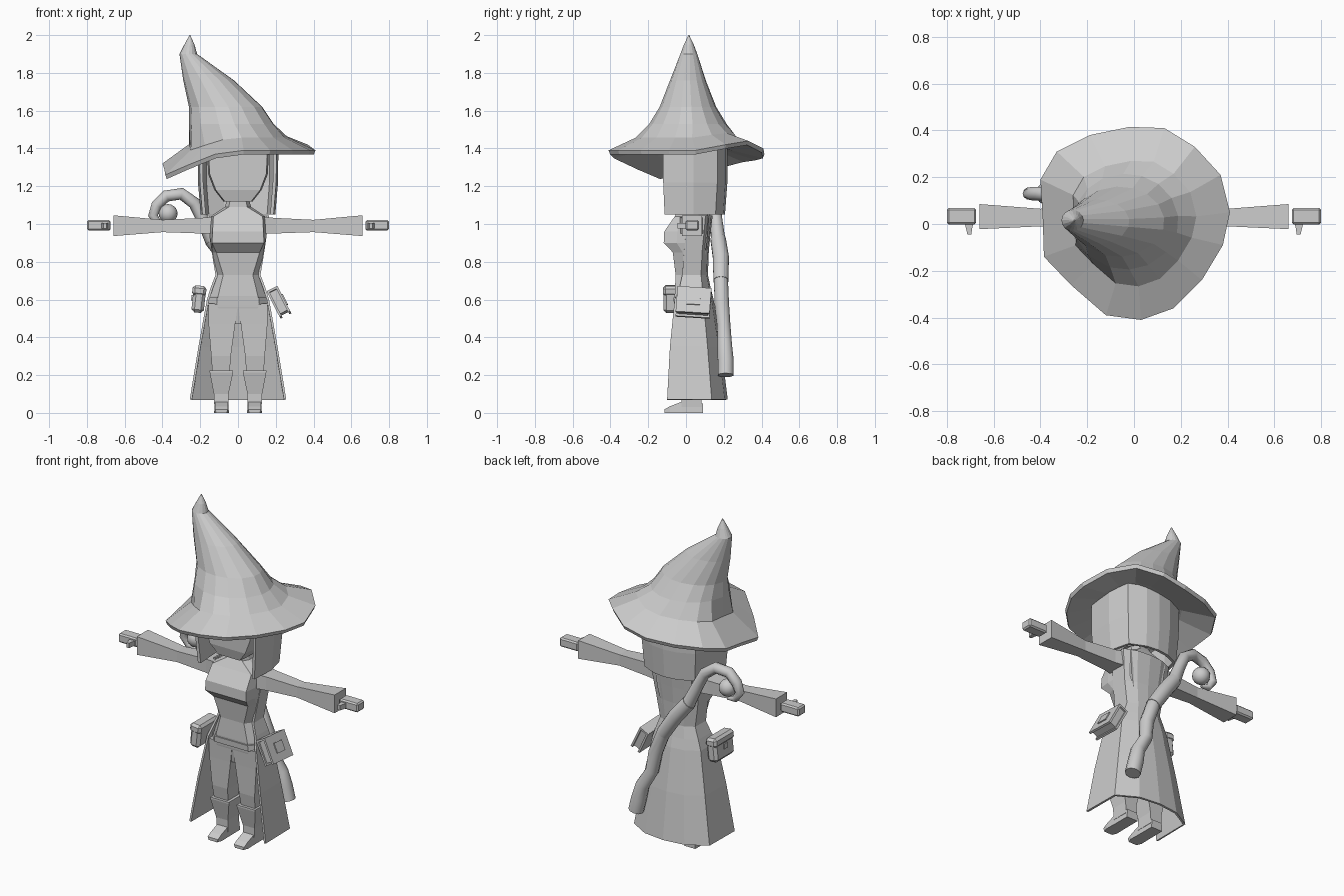
import bpy, bmesh, math
from mathutils import Vector, Matrix

if "Cube" in bpy.data.objects:
    bpy.data.objects.remove(bpy.data.objects["Cube"])

grey = bpy.data.materials.new("plain_grey")
grey.use_nodes = True
COL = (0.6, 0.6, 0.6, 1)
grey.diffuse_color = COL
grey.node_tree.nodes["Principled BSDF"].inputs["Base Color"].default_value = COL


def finish(name, bm):
    bmesh.ops.recalc_face_normals(bm, faces=bm.faces)
    me = bpy.data.meshes.new(name)
    bm.to_mesh(me)
    bm.free()
    me.materials.append(grey)
    ob = bpy.data.objects.new(name, me)
    bpy.context.collection.objects.link(ob)
    return ob


def smooth(ob):
    bpy.ops.object.select_all(action='DESELECT')
    ob.select_set(True)
    bpy.context.view_layer.objects.active = ob
    bpy.ops.object.shade_smooth_by_angle(angle=math.radians(45))


def loft(name, rings, closed=True):
    """Skin a list of equal-length point rings; closed rings are capped."""
    bm = bmesh.new()
    vs = [[bm.verts.new(p) for p in r] for r in rings]
    n = len(vs[0])
    for a, b in zip(vs, vs[1:]):
        for i in range(n if closed else n - 1):
            j = (i + 1) % n
            bm.faces.new((a[i], a[j], b[j], b[i]))
    if closed:
        bm.faces.new(vs[0])
        bm.faces.new(vs[-1])
    bmesh.ops.remove_doubles(bm, verts=bm.verts, dist=0.0005)
    return finish(name, bm)


def sheet(name, rings, thickness):
    ob = loft(name, rings, closed=False)
    mod = ob.modifiers.new("thickness", 'SOLIDIFY')
    mod.thickness, mod.offset = thickness, 0


def box(name, size, loc, rot=(0, 0, 0), bevel=0.0):
    bm = bmesh.new()
    bmesh.ops.create_cube(bm, size=1, matrix=Matrix.Diagonal((*size, 1)))
    if bevel:
        bmesh.ops.bevel(bm, geom=bm.edges[:], offset=bevel, segments=1, affect='EDGES')
    ob = finish(name, bm)
    ob.location, ob.rotation_euler = loc, rot


def body_ring(z, w, yf, yb, f=0.7, b=0.55):
    """Eight-sided section: f and b are the flat shares of the width in front and behind."""
    d = yb - yf
    half = [(f * w, yf), (w, yf + 0.3 * d), (w, yf + 0.7 * d), (b * w, yb)]
    return [(x, y, z) for x, y in half] + [(-x, y, z) for x, y in reversed(half)]


def rect(z, x0, x1, y0, y1, s):
    return [(s * x0, y0, z), (s * x1, y0, z), (s * x1, y1, z), (s * x0, y1, z)]


def slab(x, y0, y1, z0, z1, s):
    return [(s * x, y0, z0), (s * x, y1, z0), (s * x, y1, z1), (s * x, y0, z1)]


def tube(name, path, radii, sides=10):
    pts = [Vector(p) for p in path]
    rings = []
    for i, p in enumerate(pts):
        t = (pts[min(i + 1, len(pts) - 1)] - pts[max(i - 1, 0)]).normalized()
        u = t.cross(Vector((0, 1, 0))).normalized()
        v = t.cross(u)
        rings.append([p + radii[i] * (u * math.cos(k * math.tau / sides) + v * math.sin(k * math.tau / sides))
                      for k in range(sides)])
    smooth(loft(name, rings))


# Hat: wavy brim, leaning crown, hollow underside
brim = [(.41, .05, 1.39), (.37, .21, 1.42), (.26, .33, 1.44), (.13, .41, 1.4),
        (-.02, .415, 1.37), (-.19, .38, 1.36), (-.33, .31, 1.35), (-.4, .19, 1.32),
        (-.39, .02, 1.29), (-.385, -.14, 1.26), (-.27, -.26, 1.31), (-.12, -.39, 1.37),
        (.03, -.41, 1.39), (.17, -.36, 1.39), (.29, -.24, 1.39), (.38, -.09, 1.39)]
angles = [math.atan2(y, x) for x, y, z in brim]


def brim_ring(k, drop, mix):
    return [(x * k, y * k, z * mix + 1.5 * (1 - mix) - drop) for x, y, z in brim]


def crown_ring(cx, rx, ry, z, cy=0.01):
    return [(cx + rx * math.cos(a), cy + ry * math.sin(a), z) for a in angles]


loft("hat", [crown_ring(0, .1, .1, 1.42), brim_ring(.58, .045, .5), brim_ring(.98, .022, 1),
             brim_ring(1, 0, 1), brim_ring(.65, -.012, .5),
             crown_ring(-.035, .225, .205, 1.53), crown_ring(-.065, .195, .15, 1.62),
             crown_ring(-.155, .135, .095, 1.76), crown_ring(-.263, .047, .045, 1.9, .015),
             crown_ring(-.257, .027, .026, 1.95, .015), crown_ring(-.255, .002, .002, 2.0, .015)])

# Hair: an open shell wrapped round the back and sides of the head
hair_half = [(.195, -.12), (.205, .04), (.175, .16), (.08, .2)]
outline = hair_half + [(0, .21)] + [(-x, y) for x, y in reversed(hair_half)]
sheet("hair", [[(x * k, y * k2, z) for x, y in outline]
               for z, k, k2 in ((1.05, .92, .94), (1.22, .99, 1), (1.42, 1, 1))], .018)

# Head and eyes
loft("head", [body_ring(1.12, .078, -.085, .08, .9), body_ring(1.18, .125, -.1, .13, .94),
              body_ring(1.265, .158, -.1, .16, .95), body_ring(1.41, .165, -.1, .16, .95)])
for s, side in ((1, "left"), (-1, "right")):
    box(side + "_eye", (.066, .009, .06), (s * .08, -.101, 1.315))

# Torso with neck and belt
loft("torso", [body_ring(.47, .05, -.04, .06), body_ring(.56, .155, -.055, .1),
               body_ring(.62, .15, -.06, .11), body_ring(.73, .112, -.055, .1),
               body_ring(.85, .135, -.07, .105, .85, .7), body_ring(.9, .145, -.118, .11, .95, .75),
               body_ring(.96, .145, -.115, .115, .93, .8), body_ring(1.04, .145, -.06, .12, .9, .85),
               body_ring(1.09, .07, -.03, .1), body_ring(1.14, .055, -.03, .07)])
loft("belt", [body_ring(.575, .161, -.064, .1), body_ring(.61, .158, -.066, .11)])

# Long coat: fitted back, flared skirt open in front
coat = []
for z, w, yf, yb in ((.07, .26, -.1, .215), (.35, .212, -.085, .18), (.6, .165, -.06, .14),
                     (.66, .145, -.035, .125), (.73, .118, -.02, .11), (.86, .14, -.01, .115),
                     (.96, .155, 0, .125), (1.045, .165, 0, .135)):
    d = yb - yf
    half = [(w * .96, yf), (w * .95, yf + .74 * d), (w * .5, yf + .95 * d)]
    coat.append([(x, y, z) for x, y in half] + [(0, yb, z)] + [(-x, y, z) for x, y in reversed(half)])
sheet("coat", coat, .012)

# Limbs
for s, side in ((1, "left"), (-1, "right")):
    loft(side + "_sleeve", [slab(.12, -.035, .095, .95, 1.038, s), slab(.2, -.02, .08, .95, 1.032, s),
                            slab(.4, -.01, .065, .957, 1.022, s), slab(.66, -.022, .085, .936, 1.046, s)])
    box(side + "_hand", (.125, .07, .054), (s * .737, .033, .993), bevel=.008)
    loft(side + "_thumb", [[(s * x, y, z) for x, z in ((a, .975), (b, .975), (b, 1.005), (a, 1.005))]
                           for y, a, b in ((.01, .685, .725), (-.02, .692, .718), (-.045, .695, .712))])
    loft(side + "_leg", [rect(.2, .045, .135, -.03, .065, s), rect(.3, .038, .142, -.045, .07, s),
                         rect(.47, .015, .156, -.05, .085, s), rect(.58, 0, .156, -.055, .095, s)])
    loft(side + "_boot", [rect(.03, .05, .125, -.025, .085, s), rect(.1, .05, .128, -.025, .08, s),
                          rect(.215, .026, .15, -.05, .085, s), rect(.225, .026, .15, -.05, .085, s)])
    loft(side + "_foot", [[(s * x, y, z) for x, z in ((.05 - f, 0), (.125 + f, 0), (.122, h), (.053, h))]
                          for y, h, f in ((.09, .05, 0), (-.02, .06, 0), (-.085, .035, .002), (-.115, .018, -.01))])

# Hip pouch on the right
lean = (0, math.radians(6), 0)
box("pouch", (.066, .18, .135), (-.208, -.03, .598), lean, bevel=.016)
box("pouch_flap", (.074, .186, .055), (-.205, -.03, .646), lean, bevel=.014)
box("pouch_clasp", (.008, .03, .03), (-.243, -.03, .61), lean)

# Book hung on the left hip
turn = Matrix.Rotation(math.radians(-27), 3, 'Y') @ Matrix.Rotation(math.radians(-4), 3, 'X')
for name, size, off in (("book_pages", (.042, .16, .125), (0, 0, 0)),
                        ("book_outer_cover", (.012, .18, .15), (.026, 0, 0)),
                        ("book_inner_cover", (.012, .18, .15), (-.026, 0, 0)),
                        ("book_spine", (.06, .18, .012), (0, 0, .07)),
                        ("book_emblem", (.008, .07, .06), (.034, 0, 0))):
    box(name, size, Vector((.217, .04, .585)) + turn @ Vector(off), turn.to_euler())

# Crooked staff slung across the back, with an orb in its hook
path = [(.185, .21, .2), (.165, .21, .28), (.145, .205, .36), (.085, .2, .46), (.07, .19, .57),
        (.02, .185, .7), (-.06, .185, .82), (-.14, .17, .92), (-.185, .16, 1.02),
        (-.23, .15, 1.11), (-.3, .14, 1.16), (-.38, .13, 1.148), (-.43, .13, 1.1),
        (-.45, .13, 1.045), (-.42, .13, 1.0), (-.37, .13, .99)]
radii = [.044, .044, .04, .037, .04, .039, .04, .039, .034, .033, .032, .031, .03, .026, .019, .008]
tube("staff", path, radii)
tube("staff_grip", path[5:8], [.042, .044, .042])
bm = bmesh.new()
bmesh.ops.create_uvsphere(bm, u_segments=16, v_segments=10, radius=.05,
                          matrix=Matrix.Translation((-.37, .13, 1.055)))
smooth(finish("staff_orb", bm))
